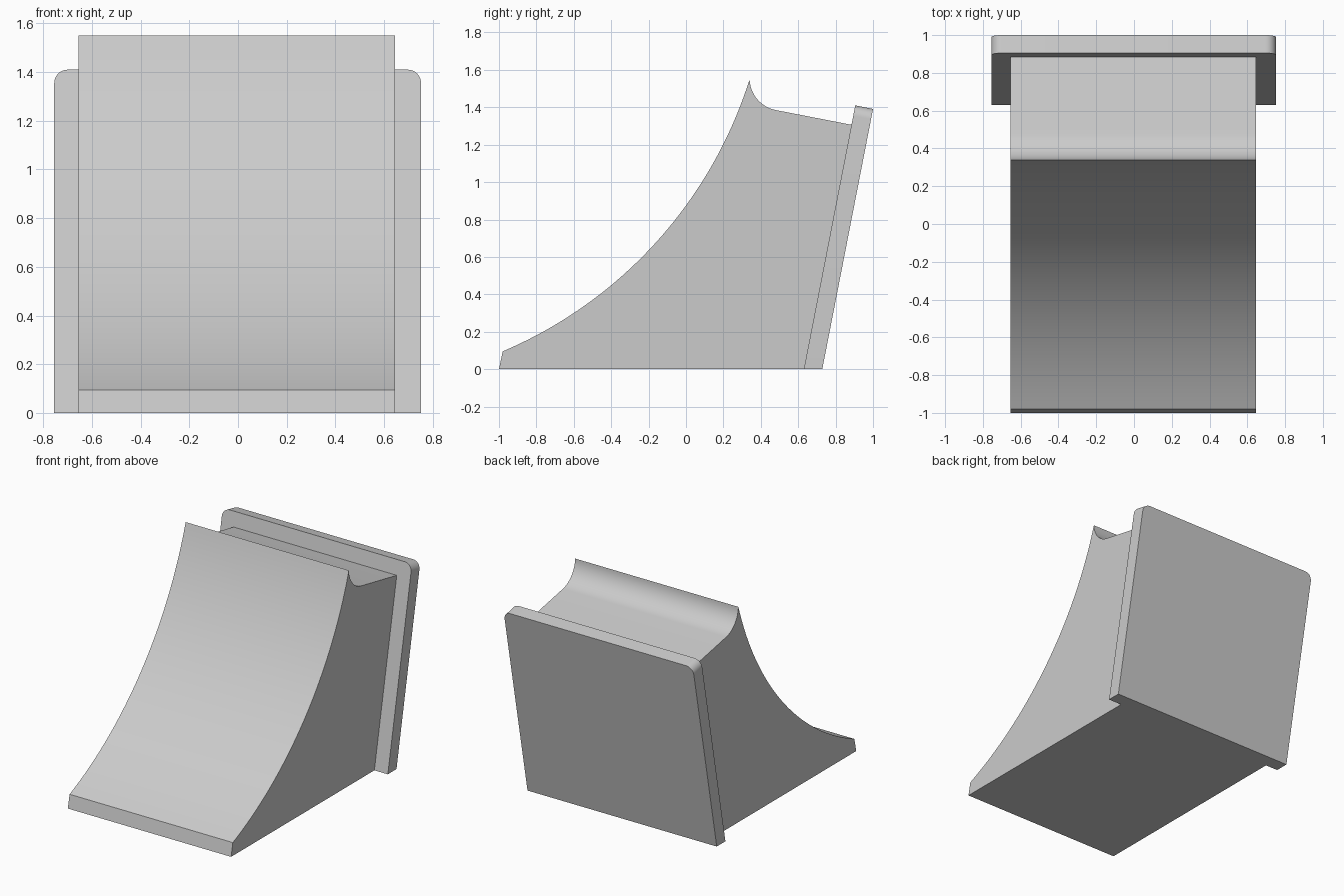
import bpy, bmesh, math
from mathutils import Vector

cube = bpy.data.objects.get("Cube")
if cube:
    bpy.data.objects.remove(cube, do_unlink=True)

GREY = (0.6, 0.6, 0.6, 1.0)
grey = bpy.data.materials.new("plain_grey")
grey.use_nodes = True
grey.diffuse_color = GREY
grey.node_tree.nodes["Principled BSDF"].inputs["Base Color"].default_value = GREY


def arc(centre, start, end, steps):
    """Points on a circle about centre, from start towards end."""
    c = Vector(centre)
    a, b = Vector(start) - c, Vector(end) - c
    t0, t1 = math.atan2(a.y, a.x), math.atan2(b.y, b.x)
    t1 = t0 + (t1 - t0 + math.pi) % (2 * math.pi) - math.pi
    pts = []
    for i in range(steps + 1):
        f = i / steps
        t, r = t0 + (t1 - t0) * f, a.length + (b.length - a.length) * f
        pts.append((c.x + r * math.cos(t), c.y + r * math.sin(t)))
    return pts


def prism(name, outline, offset):
    """Extrude a closed 3D outline along offset."""
    bm = bmesh.new()
    face = bm.faces.new([bm.verts.new(p) for p in outline])
    new = bmesh.ops.extrude_face_region(bm, geom=[face])["geom"]
    bmesh.ops.translate(bm, vec=offset,
                        verts=[v for v in new if isinstance(v, bmesh.types.BMVert)])
    bmesh.ops.recalc_face_normals(bm, faces=bm.faces)
    mesh = bpy.data.meshes.new(name)
    bm.to_mesh(mesh)
    bm.free()
    mesh.materials.append(grey)
    obj = bpy.data.objects.new(name, mesh)
    bpy.context.collection.objects.link(obj)
    bpy.ops.object.select_all(action="DESELECT")
    obj.select_set(True)
    bpy.context.view_layer.objects.active = obj
    bpy.ops.object.shade_smooth_by_angle(angle=math.radians(25))
    return obj


# Wedge body: concave front sweep, sharp crest, hollow behind it
crest = (0.34, 1.55)
profile = [(0.63, 0), (-1.0, 0)]
profile += arc((-1.898, 2.254), (-0.98, 0.095), crest, 40)
profile += arc((0.513, 1.555), crest, (0.48, 1.385), 14)[1:]
profile += [(0.887, 1.306)]
prism("wedge_body", [(-0.655, y, z) for y, z in profile], (1.3, 0, 0))

# Leaning back plate: square at the base, rounded top corners
left, right, top, r = -0.755, 0.752, 1.41, 0.055
front = [(left, 0), (right, 0)]
front += arc((right - r, top - r), (right, top - r), (right - r, top), 8)
front += arc((left + r, top - r), (left + r, top), (left, top - r), 8)
lean = (0.905 - 0.63) / top
plate = prism("back_plate", [(x, 0.63 + lean * z, z) for x, z in front],
              (0, 0.095, -0.019))

# Level the underside of the plate with the ground
for v in plate.data.vertices:
    if v.co.z < 0.01:
        v.co.y -= lean * v.co.z
        v.co.z = 0
